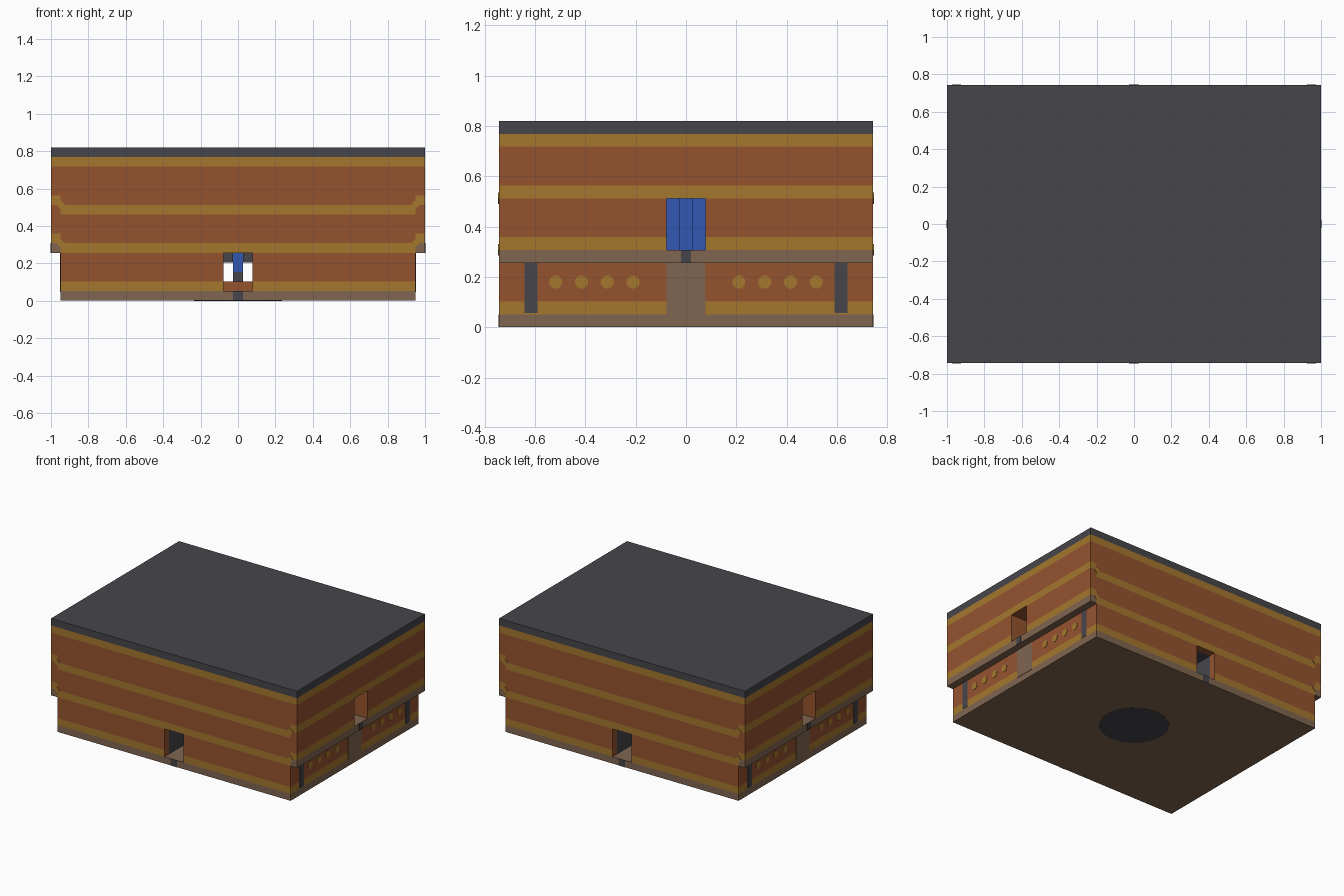
import bpy, bmesh, math
from mathutils import Matrix, Vector

cube = bpy.data.objects.get("Cube")
if cube:
    bpy.data.objects.remove(cube)

U = 2 / 39  # block unit: every part sits on this grid


def srgb(*rgb):
    return [((c / 255 + 0.055) / 1.055) ** 2.4 for c in rgb] + [1]


PALETTE = {
    "clay": srgb(149, 83, 47),
    "ochre": srgb(165, 119, 46),
    "taupe": srgb(128, 101, 80),
    "charcoal": srgb(70, 70, 75),
    "blue": srgb(52, 88, 180),
}
CLAY, OCHRE, TAUPE, CHARCOAL, BLUE = range(5)
materials = []
for label, colour in PALETTE.items():
    mat = bpy.data.materials.new(label)
    mat.use_nodes = True
    mat.diffuse_color = colour
    mat.node_tree.nodes["Principled BSDF"].inputs["Base Color"].default_value = colour
    materials.append(mat)


def finish(name, bm):
    bm.normal_update()
    mesh = bpy.data.meshes.new(name)
    bm.to_mesh(mesh)
    bm.free()
    for mat in materials:
        mesh.materials.append(mat)
    obj = bpy.data.objects.new(name, mesh)
    bpy.context.collection.objects.link(obj)
    return obj


def box(name, x, y, z, paint, cuts=(), axis=2):
    """Box from ranges in units, sliced along an axis, painted by colour or rule."""
    bm = bmesh.new()
    size = [r[1] - r[0] for r in (x, y, z)]
    mid = Vector([(r[0] + r[1]) / 2 for r in (x, y, z)])
    bmesh.ops.create_cube(bm, size=1, matrix=Matrix.Translation(mid) @ Matrix.Diagonal((*size, 1)))
    normal = Vector([i == axis for i in range(3)])
    for c in cuts:
        bmesh.ops.bisect_plane(bm, geom=bm.verts[:] + bm.edges[:] + bm.faces[:],
                               plane_co=normal * c, plane_no=normal)
    bm.normal_update()
    for f in bm.faces:
        f.material_index = paint(f) if callable(paint) else paint
    bmesh.ops.scale(bm, vec=(U, U, U), verts=bm.verts)
    return finish(name, bm)


def banded(name, x, y, bands):
    """Box striped by height; bands are (bottom, colour), the last one is the top."""
    def rule(f):
        z = f.calc_center_median().z
        return [c for b, c in bands[:-1] if b <= z + 1e-4][-1]
    return box(name, x, y, (bands[0][0], bands[-1][0]), rule, [b for b, _ in bands[1:-1]])


def disc(name, centre, radius, axis, sides, paint):
    """Thin round plate, centre in units, facing the given axis."""
    bm = bmesh.new()
    bmesh.ops.create_cone(bm, cap_ends=True, segments=sides, radius1=radius * U,
                          radius2=radius * U, depth=0.006)
    turn = {"X": Matrix.Rotation(math.pi / 2, 4, "Y"),
            "Y": Matrix.Rotation(math.pi / 2, 4, "X"), "Z": Matrix()}[axis]
    bm.transform(Matrix.Translation(Vector(centre) * U) @ turn)
    for f in bm.faces:
        f.material_index = paint
    return finish(name, bm)


T = 0.05  # half thickness of painted plates
DEPTH = (-14.5, 14.5)

# Main body and the overhanging upper sides
body = banded("main_body", (-18.5, 18.5), DEPTH, [
    (0.03, TAUPE), (1, OCHRE), (2, CLAY), (5, OCHRE), (6, CLAY),
    (9, OCHRE), (10, CLAY), (14, OCHRE), (15, None)])
shells = [body]
for side, s in (("left", 1), ("right", -1)):
    shells.append(banded(side + "_overhang", sorted((18.5 * s, 19.5 * s)), DEPTH, [
        (5, TAUPE), (6, OCHRE), (7, CLAY), (10, OCHRE), (11, CLAY), (14, OCHRE), (15, None)]))
box("roof", (-19.5, 19.5), DEPTH, (15, 16), CHARCOAL)


# Passages through the body
def tunnel_paint(f):
    if f.normal.z < -0.5:
        return TAUPE
    return CHARCOAL if abs(f.calc_center_median().y) < 13 else CLAY


def cross_paint(f):
    return TAUPE if f.normal.z < -0.5 else CLAY


tunnel = box("tunnel_cutter", (-1.5, 1.5), (-16, 16), (1, 5), tunnel_paint, (-13.5, 13.5), 1)
cross = box("cross_cutter", (-21, 21), (-1.5, 1.5), (6, 10), cross_paint)
for cutter, targets in ((tunnel, [body]), (cross, shells)):
    cutter.hide_render = True
    cutter.hide_set(True)
    for obj in targets:
        mod = obj.modifiers.new(cutter.name, "BOOLEAN")
        mod.operation = "DIFFERENCE"
        mod.solver = "EXACT"
        mod.object = cutter

# Inner column, core and tunnel fittings
box("tunnel_step", (-1.5, 1.5), (-5, 5), (1, 2), CLAY)
box("core_post", (-0.5, 0.5), (-0.5, 0.5), (2, 3), CHARCOAL)
box("core_stem", (-0.5, 0.5), (-0.5, 0.5), (3, 6), BLUE)
box("core_long", (-1.5, 1.5), (-0.5, 0.5), (6, 10), BLUE)
box("core_wide", (-0.5, 0.5), (-1.5, 1.5), (6, 10), BLUE)
for side, s in (("left", 1), ("right", -1)):
    box(side + "_tunnel_beam", sorted((0.5 * s, 1.5 * s)), (-5, 5), (4, 5), CHARCOAL)

# Painted details on the two sides
for side, s in (("left", 1), ("right", -1)):
    wall = (18.5 * s - T, 18.5 * s + T)
    edge = (19.5 * s - T, 19.5 * s + T)
    box(side + "_centre_strip", wall, (-1.5, 1.5), (0.9, 5), TAUPE)
    box(side + "_slot_mark", edge, (-0.4, 0.4), (5, 6), CHARCOAL)
    for end, e in (("back", 1), ("front", -1)):
        box(f"{side}_{end}_post", wall, (12 * e - 0.5, 12 * e + 0.5), (1.1, 5), CHARCOAL)
        for n in range(4, 11, 2):
            disc(f"{side}_{end}_dot", (18.5 * s, n * e + 0.1 * e, 3.5), 0.52, "X", 10, OCHRE)

# Painted details on front and back, and the plate underneath
for end, e in (("back", 1), ("front", -1)):
    box(end + "_sill_mark", (-0.5, 0.5), (14.5 * e - T, 14.5 * e + T), (0.03, 1), CHARCOAL)
    for s in (1, -1):
        for z in (6, 10):
            disc(end + "_stripe_joint", (18.5 * s, 14.5 * e, z), 0.45, "Y", 4, OCHRE)
disc("base_plate", (0, 0, 0.06), 4.6, "Z", 16, CHARCOAL)
